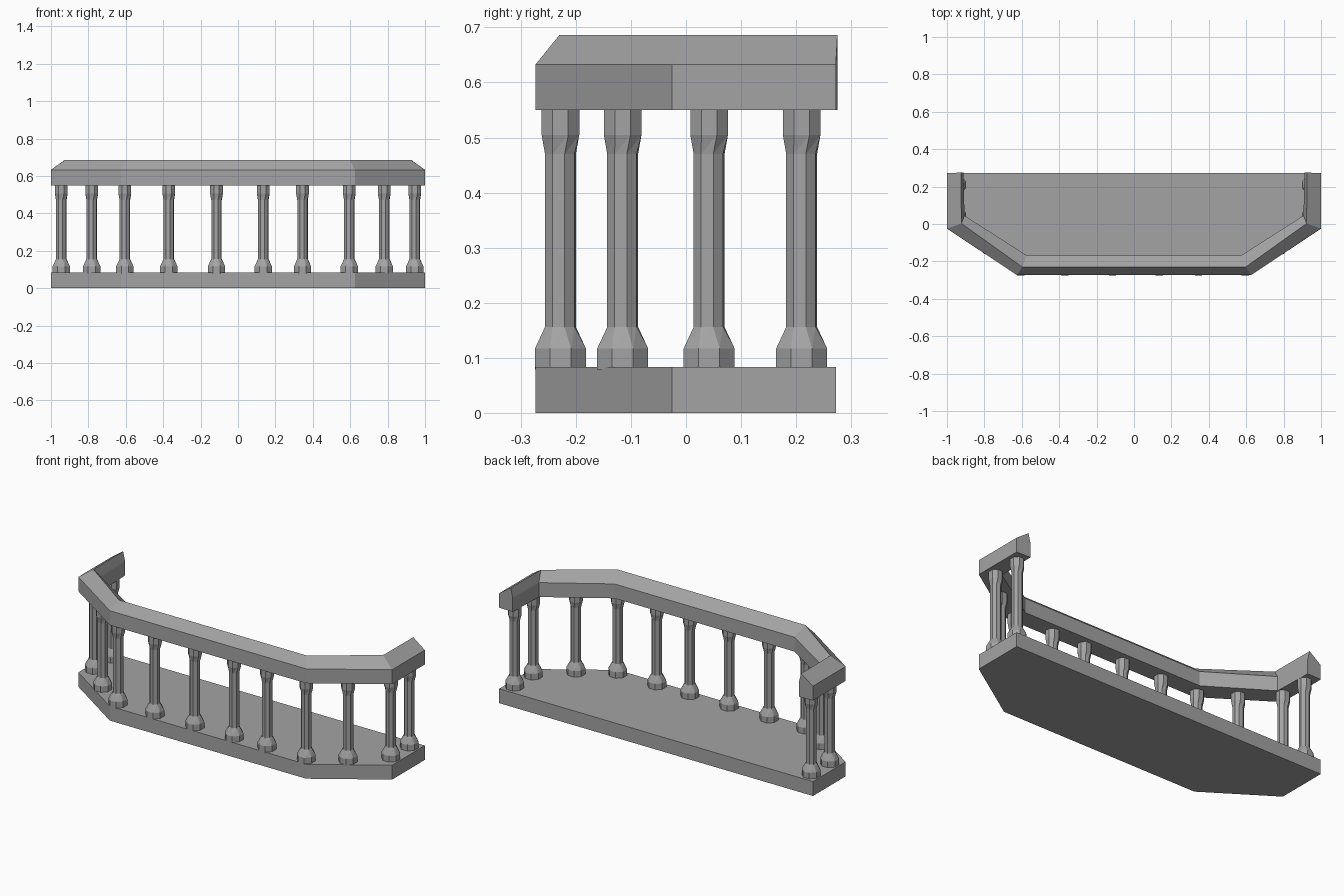
import bpy
import bmesh
from math import cos, sin, radians

cube = bpy.data.objects.get("Cube")
if cube:
    bpy.data.objects.remove(cube, do_unlink=True)

stone = bpy.data.materials.new("grey_stone")
stone.use_nodes = True
colour = (0.37, 0.37, 0.37, 1)
stone.diffuse_color = colour
stone.node_tree.nodes["Principled BSDF"].inputs["Base Color"].default_value = colour


def finish(bm, name):
    bmesh.ops.recalc_face_normals(bm, faces=bm.faces)
    mesh = bpy.data.meshes.new(name)
    bm.to_mesh(mesh)
    bm.free()
    mesh.materials.append(stone)
    obj = bpy.data.objects.new(name, mesh)
    bpy.context.collection.objects.link(obj)
    return obj


def loft(name, rings, triangles=False):
    """Skin closed rings of points and cap both ends."""
    bm = bmesh.new()
    loops = [[bm.verts.new(p) for p in ring] for ring in rings]
    for a, b in zip(loops, loops[1:]):
        for i in range(len(a)):
            j = (i + 1) % len(a)
            if triangles:
                bm.faces.new((a[i], a[j], b[i]))
                bm.faces.new((a[j], b[j], b[i]))
            else:
                bm.faces.new((a[i], a[j], b[j], b[i]))
    bm.faces.new(loops[0])
    bm.faces.new(loops[-1])
    return finish(bm, name)


def mirrored(stations):
    """Right-hand stations followed by their reflections, back end to back end."""
    return stations + [[(-x, y) for x, y in s] for s in reversed(stations)]


# Each station holds the outer edge, ridge and inner edge of the handrail
path = mirrored([
    [(1.0, 0.272), (0.925, 0.275), (0.912, 0.275)],
    [(1.0, -0.025), (0.923, 0.003), (0.906, 0.045)],
    [(0.626, -0.273), (0.597, -0.23), (0.573, -0.168)],
])

# Floor slab
FLOOR = 0.083
outline = [station[0] for station in path]
loft("floor_slab", [[(x, y, z) for x, y in outline] for z in (0, FLOOR)])

# Handrail with a peaked top, mitred at the corners
BOTTOM, EAVE, RIDGE = 0.55, 0.633, 0.686
loft("handrail", [
    [(*out, BOTTOM), (*out, EAVE), (*ridge, RIDGE), (*inn, EAVE), (*inn, BOTTOM)]
    for out, ridge, inn in path
])


# Octagonal baluster with twisted transitions: height, radius, turn in degrees
PROFILE = [(0.079, 0.05, 22.5), (0.117, 0.05, 22.5),
           (0.156, 0.029, 60), (0.47, 0.029, 60),
           (0.505, 0.037, 112.5), (0.555, 0.037, 112.5)]


def baluster(name, x, y):
    rings = [[(x + r * cos(radians(turn + 45 * k)),
               y + r * sin(radians(turn + 45 * k)), z) for k in range(8)]
             for z, r, turn in PROFILE]
    loft(name, rings, triangles=True)


# Front row
for n, x in enumerate((-0.605, -0.37, -0.115, 0.135, 0.345, 0.595), 1):
    baluster(f"front_baluster_{n}", x, -0.228)

# Angled corners and sides
for side, s in (("left", 1), ("right", -1)):
    baluster(f"{side}_corner_baluster", s * 0.782, -0.115)
    baluster(f"{side}_middle_baluster", s * 0.945, 0.042)
    baluster(f"{side}_back_baluster", s * 0.945, 0.21)
